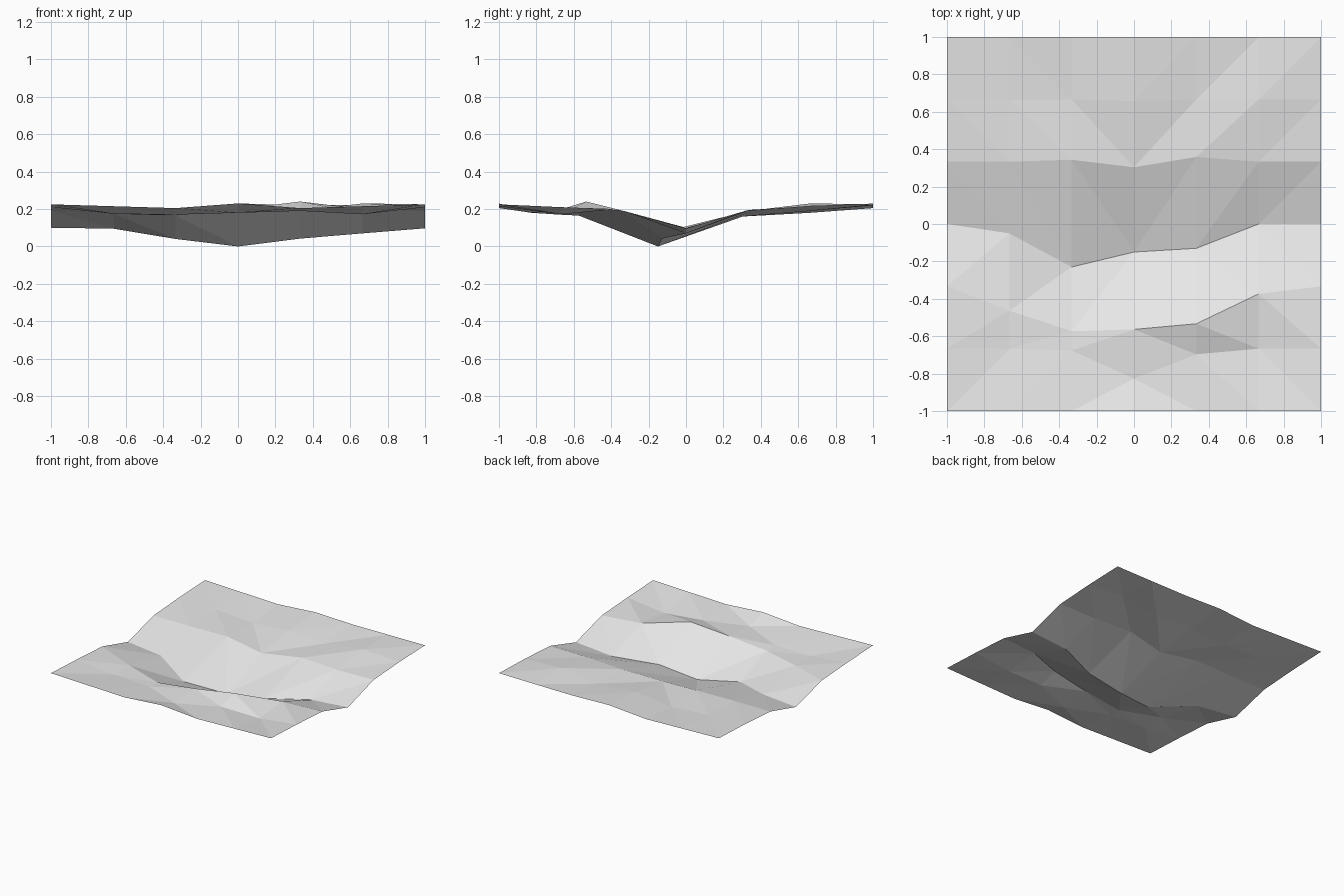
import bpy
import bmesh

# Remove the default object
default_cube = bpy.data.objects.get("Cube")
if default_cube:
    bpy.data.objects.remove(default_cube, do_unlink=True)

CELLS = 6
STEP = 2 / CELLS
HALF = CELLS // 2

# Ground height of each row from front to back, left column at -x
HEIGHTS = [
    [.225, .215, .205, .23, .205, .215, .225],
    [.21, .175, .17, .18, .19, .172, .21],
    [.19, .175, .165, .2, .24, .2, .19],
    [.1, .095, .04, 0, .042, .07, .097],
    [.19, .19, .19, .16, .19, .19, .195],
    [.212, .2, .18, .205, .19, .23, .215],
    [.225, .215, .205, .23, .22, .222, .225],
]

# Meander: how far each row of interior points is pulled along y
MEANDER = {
    1: [0, 0, -.01, -.16, -.03, 0, 0],
    2: [0, -.13, -.24, -.23, -.2, -.04, 0],
    3: [0, -.05, -.23, -.15, -.13, 0, 0],
    4: [0, 0, .01, -.03, .025, 0, 0],
    5: [0, 0, 0, -.01, 0, 0, 0],
}


def make_material(name, value):
    """One flat grey material."""
    material = bpy.data.materials.new(name)
    material.use_nodes = True
    color = (value, value, value, 1)
    material.diffuse_color = color
    shader = material.node_tree.nodes["Principled BSDF"]
    shader.inputs["Base Color"].default_value = color
    shader.inputs["Roughness"].default_value = .8
    return material


def ground_point(column, row):
    """Position of one grid point of the river bed."""
    shift = MEANDER[row][column] if row in MEANDER else 0
    x = column * STEP - 1
    y = row * STEP - 1 + shift
    return x, y, HEIGHTS[row][column]


def split_cell(column, row):
    """Corner pairs of a cell, cut along the diagonal facing the centre."""
    near_left = (column, row)
    near_right = (column + 1, row)
    far_right = (column + 1, row + 1)
    far_left = (column, row + 1)
    if (column < HALF) == (row < HALF):
        return ((near_left, near_right, far_right),
                (near_left, far_right, far_left))
    return ((near_left, near_right, far_left),
            (near_right, far_right, far_left))


# Terrain tile: an open faceted sheet with a winding river bed
bm = bmesh.new()
points = {}
for row in range(CELLS + 1):
    for column in range(CELLS + 1):
        points[column, row] = bm.verts.new(ground_point(column, row))

for row in range(CELLS):
    for column in range(CELLS):
        for triangle in split_cell(column, row):
            face = bm.faces.new([points[corner] for corner in triangle])
            face.smooth = False

mesh = bpy.data.meshes.new("river_terrain")
bm.to_mesh(mesh)
bm.free()
mesh.materials.append(make_material("light_grey_ground", .8))
terrain = bpy.data.objects.new("river_terrain", mesh)
bpy.context.scene.collection.objects.link(terrain)
